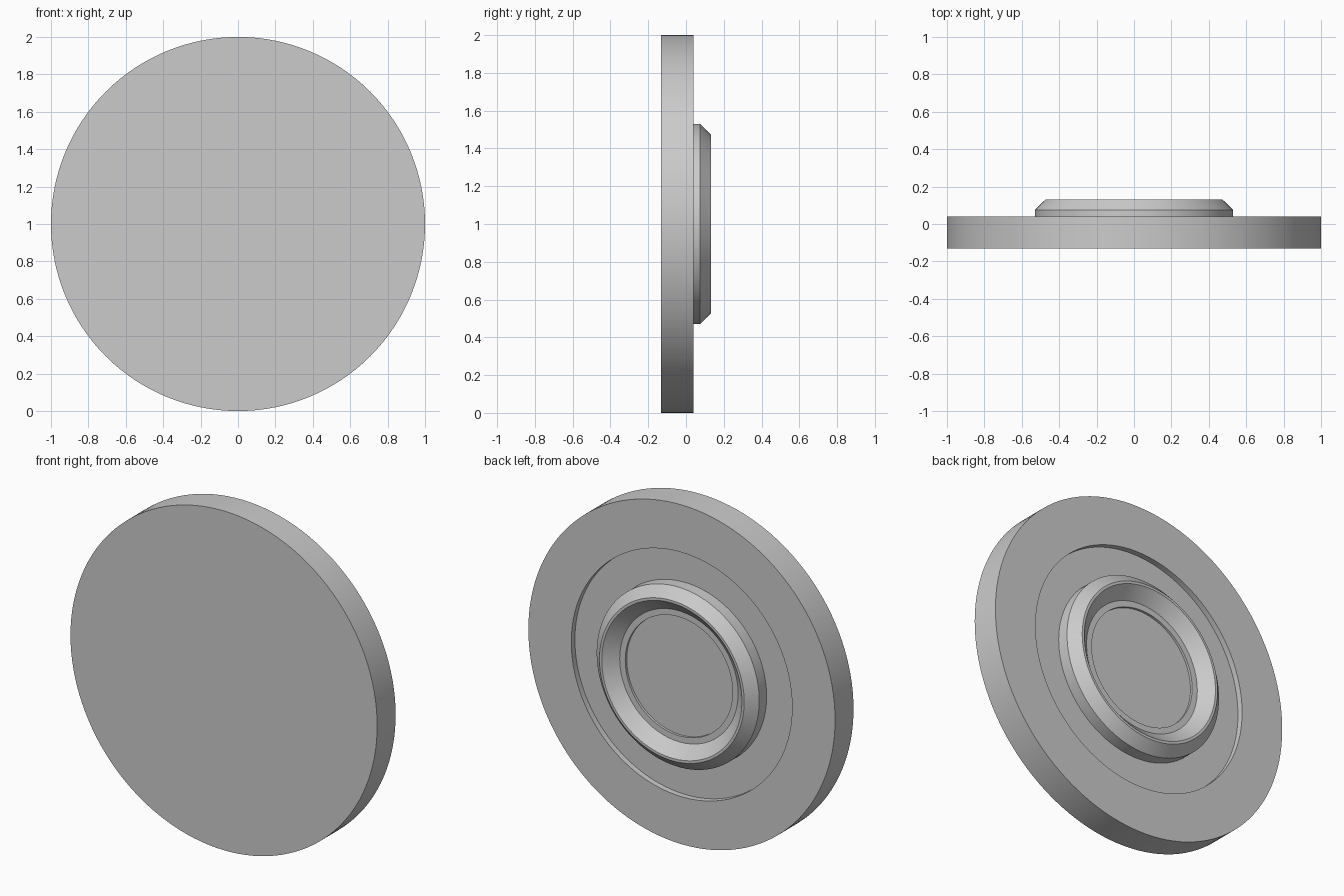
import bpy, bmesh, math
from mathutils import Vector

cube = bpy.data.objects.get("Cube")
if cube:
    bpy.data.objects.remove(cube, do_unlink=True)

# Single plain grey material
grey = bpy.data.materials.new("light_grey")
grey.use_nodes = True
colour = (0.6, 0.6, 0.6, 1)
grey.diffuse_color = colour
grey.node_tree.nodes["Principled BSDF"].inputs["Base Color"].default_value = colour

CENTRE = Vector((0, 0, 1))
SEGMENTS = 128


def lathe(name, profile):
    """Turn (radius, y) points around the horizontal y axis."""
    bm = bmesh.new()
    verts = [bm.verts.new(CENTRE + Vector((r, y, 0))) for r, y in profile]
    edges = [bm.edges.new(pair) for pair in zip(verts, verts[1:])]
    bmesh.ops.spin(bm, geom=verts + edges, cent=CENTRE, axis=(0, 1, 0),
                   angle=math.tau, steps=SEGMENTS, use_merge=True)
    bmesh.ops.remove_doubles(bm, verts=bm.verts[:], dist=0.0001)
    bmesh.ops.recalc_face_normals(bm, faces=bm.faces[:])
    mesh = bpy.data.meshes.new(name)
    bm.to_mesh(mesh)
    bm.free()
    mesh.materials.append(grey)
    obj = bpy.data.objects.new(name, mesh)
    bpy.context.collection.objects.link(obj)
    bpy.ops.object.select_all(action='DESELECT')
    obj.select_set(True)
    bpy.context.view_layer.objects.active = obj
    bpy.ops.object.shade_smooth_by_angle(angle=math.radians(25))
    return obj


front, back, recess, crest = -0.132, 0.04, 0.006, 0.132

lathe("disc_with_raised_ring", [
    # flat front and outer rim
    (0, front), (1, front), (1, back),
    # shallow annular recess
    (0.72, back), (0.72, recess), (0.53, recess),
    # raised ring with chamfered outside and sloping inside
    (0.53, 0.075), (0.472, crest), (0.457, crest), (0.386, 0.066),
    # sunken centre
    (0.35, 0.066), (0.35, 0.052), (0, 0.052),
])
